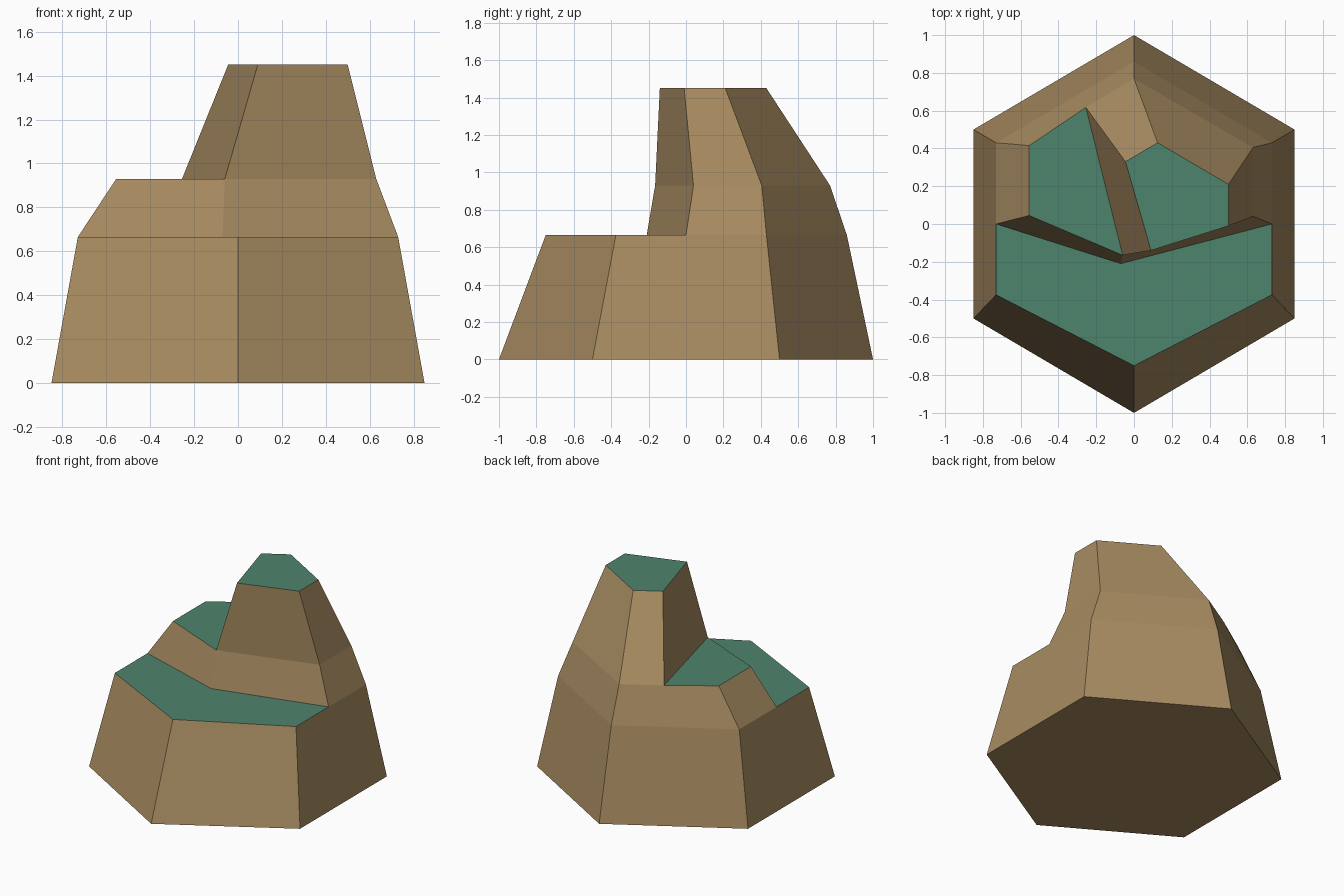
import bpy
import bmesh

cube = bpy.data.objects.get("Cube")
if cube:
    bpy.data.objects.remove(cube, do_unlink=True)


def make_material(name, colour):
    mat = bpy.data.materials.new(name)
    mat.use_nodes = True
    mat.diffuse_color = colour
    bsdf = mat.node_tree.nodes["Principled BSDF"]
    bsdf.inputs["Base Color"].default_value = colour
    bsdf.inputs["Roughness"].default_value = 0.9
    return mat


earth = make_material("earth_brown", (0.39, 0.26, 0.12, 1))
grass = make_material("grass_green", (0.076, 0.227, 0.153, 1))

bm = bmesh.new()


def ring(z, points):
    return [bm.verts.new((x, y, z)) for x, y in points]


def walls(lower, upper):
    """Close a loop of quads between two matching rings."""
    n = len(lower)
    for i in range(n):
        j = (i + 1) % n
        bm.faces.new((lower[i], lower[j], upper[j], upper[i]))


# Hexagonal foot and the rim of the low terrace
foot = ring(0, [(0, -1), (0.85, -0.5), (0.85, 0.5), (0, 1), (-0.85, 0.5), (-0.85, -0.5)])
rim = ring(0.665, [(0, -0.75), (0.73, -0.375), (0.73, 0.43), (0, 0.86), (-0.73, 0.43), (-0.73, -0.375)])
# Where the middle step meets the low terrace: right, centre, left
step_right, step_mid, step_left = ring(0.665, [(0.73, 0), (-0.07, -0.21), (-0.73, 0)])

# Lower slopes; the two side slopes also take the step corners
bm.faces.new(foot)
for i in (0, 2, 3, 5):
    j = (i + 1) % 6
    bm.faces.new((foot[i], foot[j], rim[j], rim[i]))
bm.faces.new((foot[1], foot[2], rim[2], step_right, rim[1]))
bm.faces.new((foot[4], foot[5], rim[5], step_left, rim[4]))
bm.faces.new((rim[0], rim[1], step_right, step_mid, step_left, rim[5]))

# Middle step
mid = ring(0.93, [(-0.06, -0.165), (0.63, 0.04), (0.63, 0.405), (0, 0.77), (-0.555, 0.415), (-0.555, 0.045)])
walls([step_mid, step_right, rim[2], rim[3], rim[4], step_left], mid)

# Split the back edge of the step where the peak rises from it
back = bm.verts.new((-0.255, 0.617, 0.93))
for face in [f for f in bm.faces if mid[3] in f.verts and mid[4] in f.verts]:
    bm.faces.remove(face)
bm.faces.new((rim[3], rim[4], mid[4], back, mid[3]))
bm.faces.new((mid[0], back, mid[4], mid[5]))

# Peak
peak = ring(1.45, [(0.09, -0.14), (0.5, -0.01), (0.5, 0.21), (0.125, 0.43), (-0.045, 0.33)])
walls([mid[0], mid[1], mid[2], mid[3], back], peak)
bm.faces.new(peak)

# Level ground is grass, everything else is earth
bmesh.ops.recalc_face_normals(bm, faces=bm.faces)
for face in bm.faces:
    face.material_index = 1 if face.normal.z > 0.95 else 0

mesh = bpy.data.meshes.new("stepped_hill")
bm.to_mesh(mesh)
bm.free()
mesh.materials.append(earth)
mesh.materials.append(grass)
hill = bpy.data.objects.new("stepped_hill", mesh)
bpy.context.collection.objects.link(hill)
